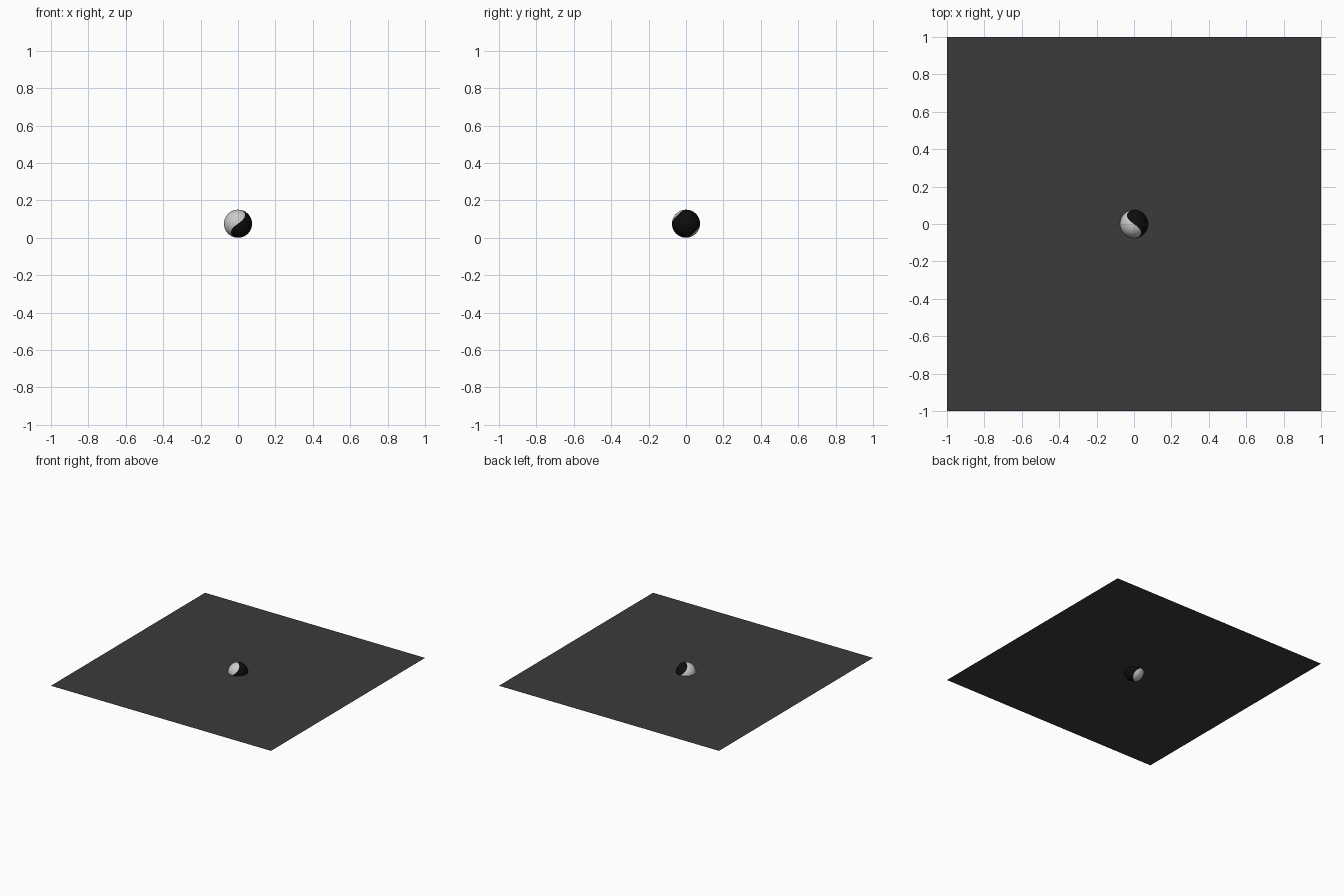
import bpy, bmesh, math
from mathutils import Vector

if "Cube" in bpy.data.objects:
    bpy.data.objects.remove(bpy.data.objects["Cube"])

R = 0.075          # ball radius, the ground sheet cuts it at mid height
B = 0.067          # seam waviness
SEGS, RINGS = 64, 20


def material(name, v):
    m = bpy.data.materials.new(name)
    m.diffuse_color = (*v, 1)
    m.use_nodes = True
    m.node_tree.nodes["Principled BSDF"].inputs["Base Color"].default_value = m.diffuse_color
    return m


def seam(t):
    # tennis-ball style seam on the unit sphere, lobes along x
    a = 1 - B
    y = a * math.cos(t) + B * math.cos(3 * t)
    z = a * math.sin(t) - B * math.sin(3 * t)
    x = -2 * math.sqrt(a * B) * math.sin(2 * t)
    return Vector((x, y, z)).normalized()


def half_shell(name, side, mat):
    # rings swept from the pole on the x axis out to the seam
    bm = bmesh.new()
    pole_dir = Vector((side, 0, 0))
    pole = bm.verts.new(pole_dir * R)
    prev = None
    for r in range(1, RINGS + 1):
        ring = [bm.verts.new(pole_dir.slerp(seam(2 * math.pi * i / SEGS), r / RINGS) * R)
                for i in range(SEGS)]
        for i in range(SEGS):
            j = (i + 1) % SEGS
            if prev is None:
                bm.faces.new((pole, ring[i], ring[j]))
            else:
                bm.faces.new((prev[i], ring[i], ring[j], prev[j]))
        prev = ring
    if side < 0:
        bmesh.ops.reverse_faces(bm, faces=bm.faces)
    for f in bm.faces:
        f.smooth = True
    me = bpy.data.meshes.new(name)
    bm.to_mesh(me)
    bm.free()
    me.materials.append(mat)
    ob = bpy.data.objects.new(name, me)
    ob.location.z = R
    bpy.context.collection.objects.link(ob)


# Two interlocking halves of the ball
half_shell("ball_dark_half", 1, material("black", (0.004, 0.004, 0.004)))
half_shell("ball_light_half", -1, material("light_grey", (0.8, 0.8, 0.8)))

# Flat sheet through the ball's middle
bpy.ops.mesh.primitive_plane_add(size=2, location=(0, 0, R))
sheet = bpy.context.object
sheet.name = "ground_sheet"
sheet.data.materials.append(material("dark_grey", (0.045, 0.042, 0.042)))
